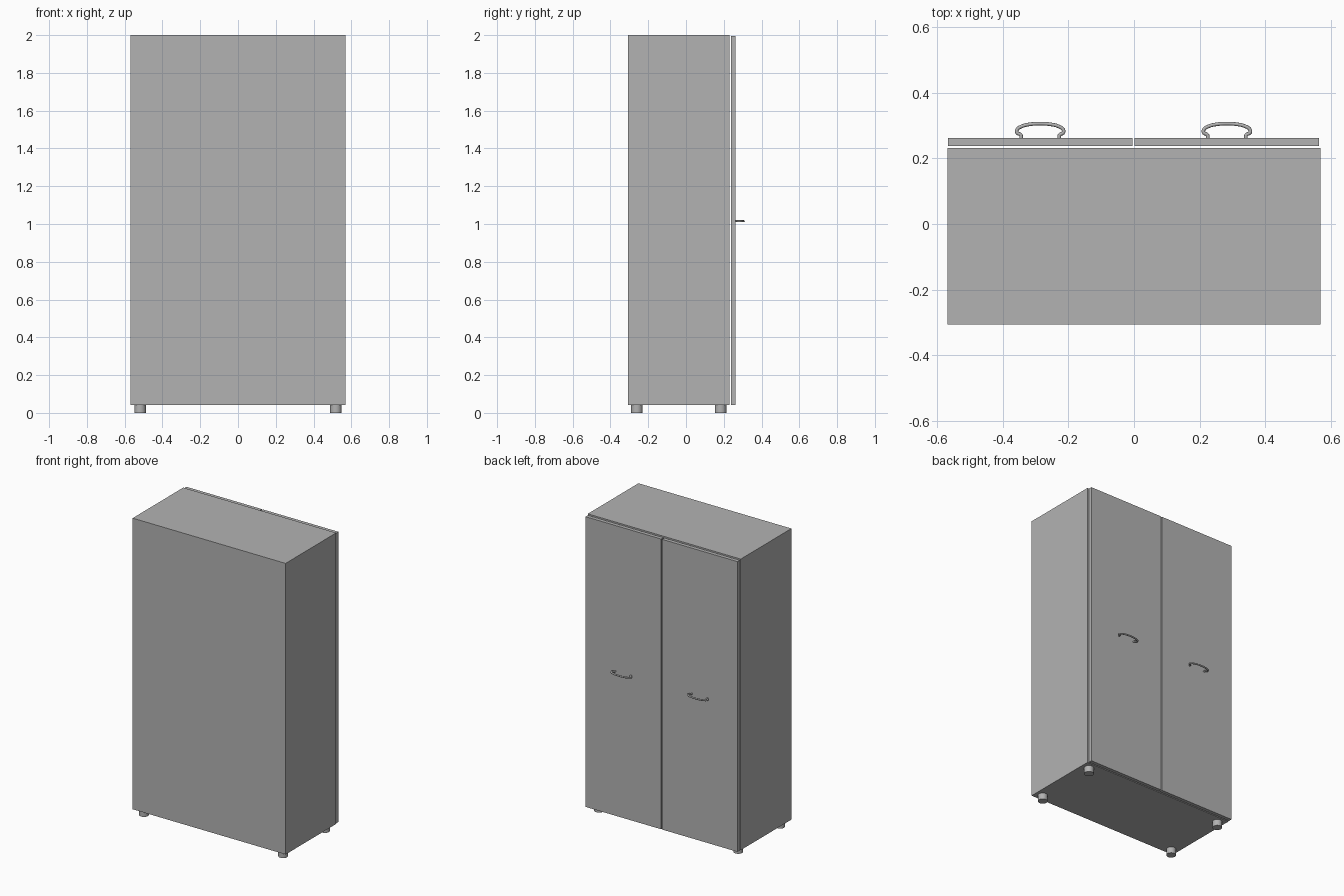
import bpy
import bmesh
from mathutils import Vector

cube = bpy.data.objects.get("Cube")
if cube:
    bpy.data.objects.remove(cube, do_unlink=True)

# One plain grey for the whole cabinet
grey = bpy.data.materials.new("plain_grey")
grey.use_nodes = True
COLOUR = (0.45, 0.45, 0.45, 1)
grey.diffuse_color = COLOUR
grey.node_tree.nodes["Principled BSDF"].inputs["Base Color"].default_value = COLOUR


def box(name, low, high):
    low, high = Vector(low), Vector(high)
    mesh = bpy.data.meshes.new(name)
    bm = bmesh.new()
    bmesh.ops.create_cube(bm, size=1)
    bmesh.ops.scale(bm, vec=high - low, verts=bm.verts)
    bmesh.ops.translate(bm, vec=(low + high) / 2, verts=bm.verts)
    bm.to_mesh(mesh)
    bm.free()
    obj = bpy.data.objects.new(name, mesh)
    bpy.context.collection.objects.link(obj)
    mesh.materials.append(grey)
    return obj


def foot(name, x, y):
    bpy.ops.mesh.primitive_cylinder_add(vertices=32, radius=0.03, depth=0.044,
                                        location=(x, y, 0.022))
    obj = bpy.context.object
    obj.name = name
    obj.data.materials.append(grey)
    bpy.ops.object.shade_smooth_by_angle()


def handle(name, x):
    # Right half of the bow, mirrored to make the full path
    half = [(0.058, 0.26), (0.059, 0.271), (0.071, 0.279), (0.07, 0.288),
            (0.055, 0.298), (0.03, 0.304)]
    path = half + [(0, 0.306)] + [(-px, py) for px, py in reversed(half)]
    curve = bpy.data.curves.new(name, "CURVE")
    curve.dimensions = "3D"
    curve.bevel_depth = 0.0055
    curve.bevel_resolution = 3
    curve.resolution_u = 5
    curve.use_fill_caps = True
    spline = curve.splines.new("BEZIER")
    spline.bezier_points.add(len(path) - 1)
    for point, (px, py) in zip(spline.bezier_points, path):
        point.co = (px, py, 0)
        point.handle_left_type = point.handle_right_type = "AUTO"
    curve.materials.append(grey)
    obj = bpy.data.objects.new(name, curve)
    obj.location = (x, 0, 1.015)
    bpy.context.collection.objects.link(obj)


# Cabinet body
box("cabinet_body", (-0.569, -0.307, 0.042), (0.569, 0.231, 2.0))

# Doors with their handles
for side, left, right in (("right", -0.567, -0.005), ("left", 0.002, 0.564)):
    box(side + "_door", (left, 0.238, 0.042), (right, 0.262, 1.994))
    handle(side + "_handle", (left + right) / 2)

# Four round feet
for side, x in (("right", -0.518), ("left", 0.518)):
    for end, y in (("front", -0.26), ("back", 0.184)):
        foot(end + "_" + side + "_foot", x, y)
